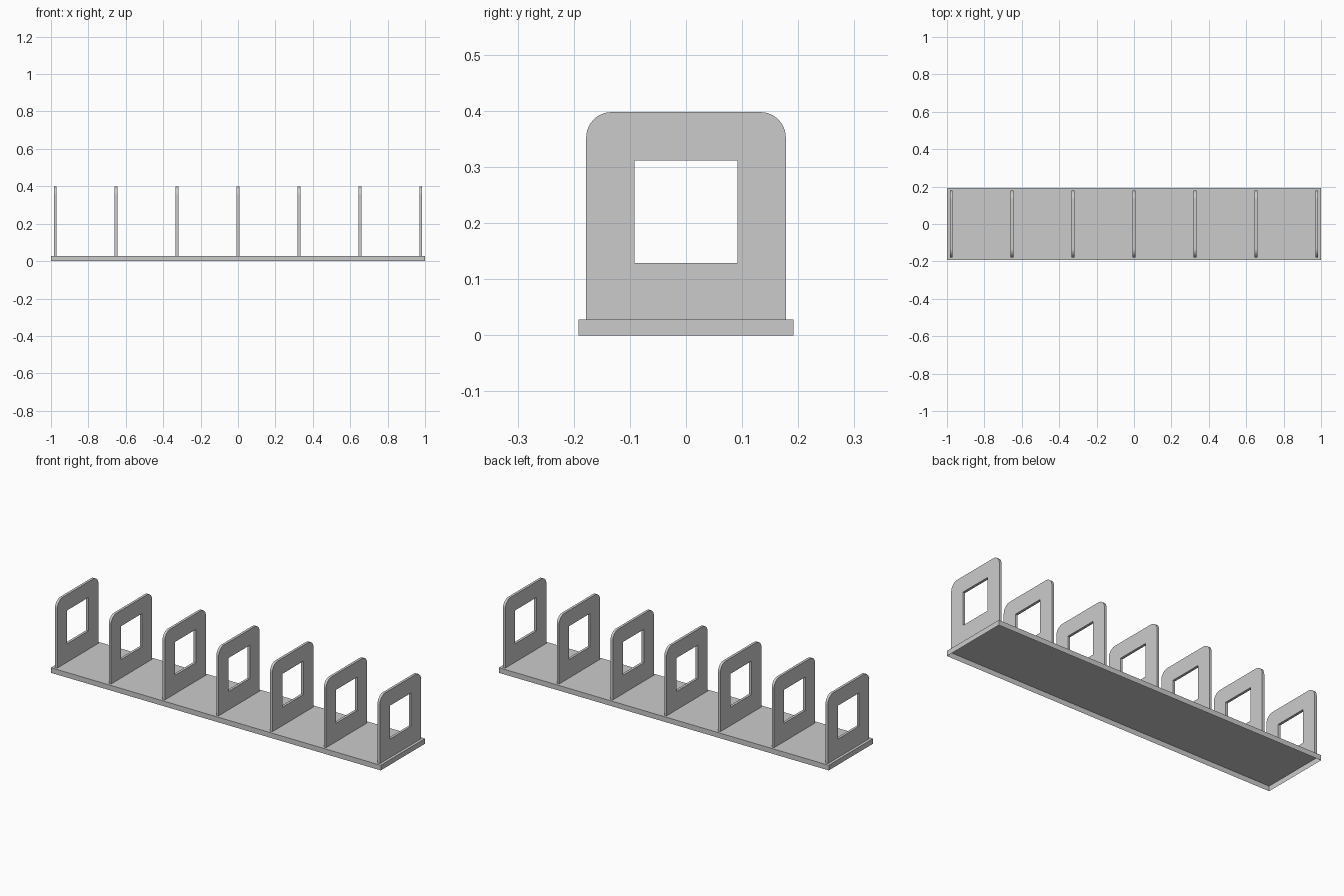
import bpy, bmesh
from math import sin, cos, pi

if "Cube" in bpy.data.objects:
    bpy.data.objects.remove(bpy.data.objects["Cube"])

BASE_TOP, TOP = 0.028, 0.398
HALF_W, RADIUS = 0.178, 0.045
HOLE_W, HOLE_LOW, HOLE_HIGH = 0.092, 0.129, 0.312
THICK, COUNT, END_X = 0.014, 7, 0.978

# Base board: a shallow shell, open underneath
bpy.ops.mesh.primitive_cube_add(size=1, location=(0, 0, BASE_TOP / 2))
base = bpy.context.object
base.name = "base_board"
base.scale = (2, 0.384, BASE_TOP)
bpy.ops.object.transform_apply(location=False, rotation=False, scale=True)
bm = bmesh.new()
bm.from_mesh(base.data)
bottom = [f for f in bm.faces if f.normal.z < -0.5]
bmesh.ops.delete(bm, geom=bottom, context='FACES_ONLY')
bm.to_mesh(base.data)
bm.free()


def corner(side, start, steps=6):
    """Points of a rounded top corner."""
    cy, cz = side * (HALF_W - RADIUS), TOP - RADIUS
    angles = [start + pi / 2 * i / steps for i in range(steps + 1)]
    return [(cy + RADIUS * cos(a), cz + RADIUS * sin(a)) for a in angles]


# Divider outline and square window
outline = [(-HALF_W, BASE_TOP), (HALF_W, BASE_TOP)] + corner(1, 0) + corner(-1, pi / 2)
window = [(-HOLE_W, HOLE_LOW), (HOLE_W, HOLE_LOW), (HOLE_W, HOLE_HIGH), (-HOLE_W, HOLE_HIGH)]

bm = bmesh.new()
for loop in (outline, window):
    verts = [bm.verts.new((-THICK / 2, y, z)) for y, z in loop]
    for a, b in zip(verts, verts[1:] + verts[:1]):
        bm.edges.new((a, b))
bmesh.ops.triangle_fill(bm, use_beauty=True, edges=bm.edges[:], normal=(1, 0, 0))

# Give the panel its thickness
result = bmesh.ops.extrude_face_region(bm, geom=bm.faces[:], use_keep_orig=True)
moved = [g for g in result["geom"] if isinstance(g, bmesh.types.BMVert)]
bmesh.ops.translate(bm, verts=moved, vec=(THICK, 0, 0))
bmesh.ops.recalc_face_normals(bm, faces=bm.faces[:])
mesh = bpy.data.meshes.new("divider")
bm.to_mesh(mesh)
bm.free()

# Evenly spaced row of dividers sharing one mesh
for i in range(COUNT):
    divider = bpy.data.objects.new(f"divider_{i + 1}", mesh)
    divider.location.x = -END_X + 2 * END_X * i / (COUNT - 1)
    bpy.context.collection.objects.link(divider)
